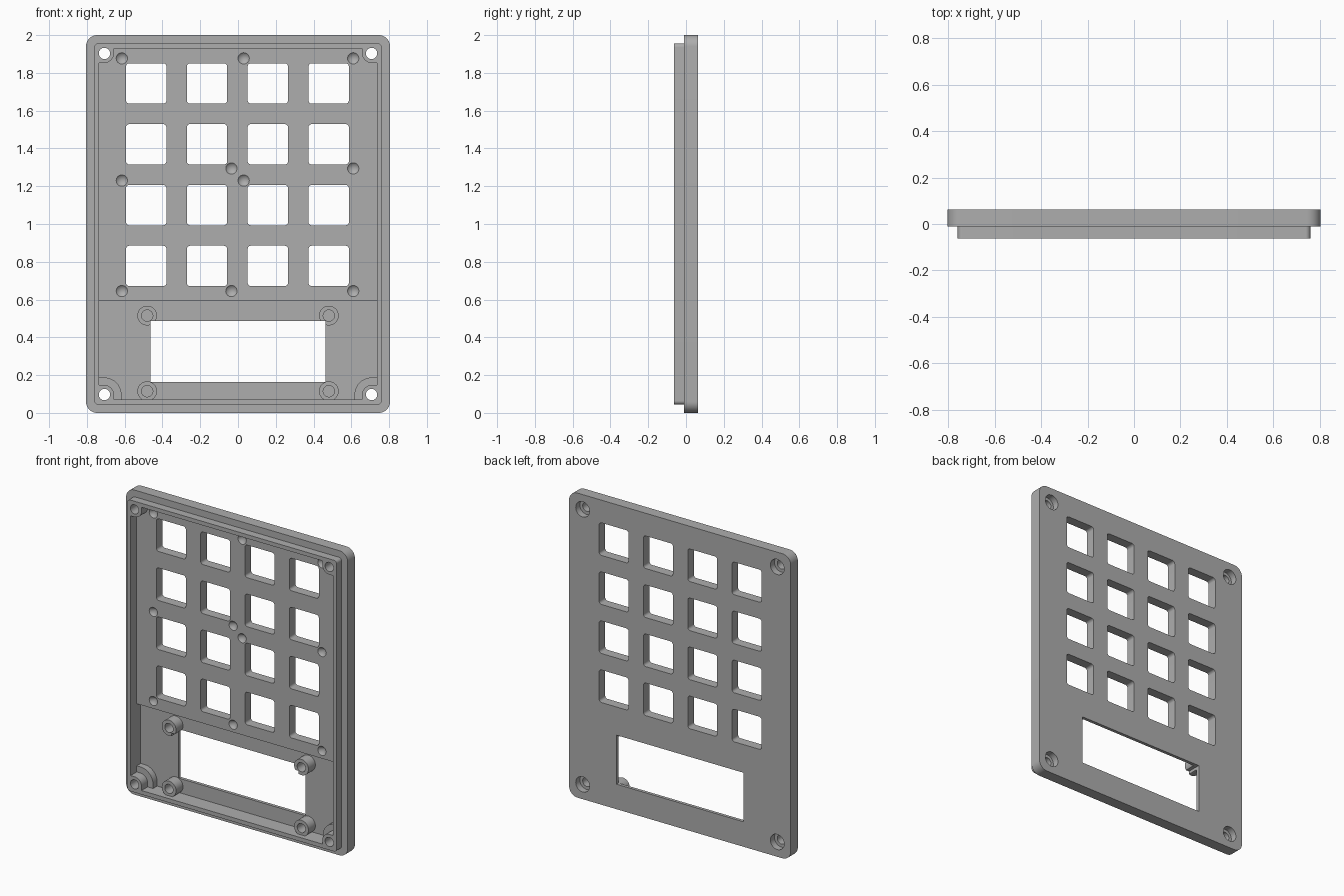
import bpy, bmesh, math

cube = bpy.data.objects.get("Cube")
if cube:
    bpy.data.objects.remove(cube, do_unlink=True)

grey = bpy.data.materials.new("mid_grey")
grey.use_nodes = True
COLOUR = (0.42, 0.42, 0.42, 1)
grey.diffuse_color = COLOUR
grey.node_tree.nodes["Principled BSDF"].inputs["Base Color"].default_value = COLOUR

FRONT, STEP, BACK = -0.063, -0.011, 0.063   # lip face, flange face, back face
KEY_FLOOR, SCREEN_FLOOR = 0.0, 0.042        # inner floors
MID = 1.0
SCREW_X, SCREW_Z = 0.707, 0.903             # screw offsets from the middle


def arc(cx, cz, r, start, sweep, n=10):
    return [(cx + r * math.cos(start + sweep * i / n),
             cz + r * math.sin(start + sweep * i / n)) for i in range(n + 1)]


def rounded_rect(cx, cz, hx, hz, r):
    pts = []
    for i, (sx, sz) in enumerate([(1, 1), (-1, 1), (-1, -1), (1, -1)]):
        pts += arc(cx + sx * (hx - r), cz + sz * (hz - r), r, i * math.pi / 2, math.pi / 2)
    return pts


def circle(cx, cz, r, n=40):
    return arc(cx, cz, r, 0, math.tau, n)[:-1]


def cavity(hx, z0, z1, r, notch_top):
    """Rectangle whose corners step round the screw posts."""
    half = []
    lo, hi = MID - SCREW_Z, MID + SCREW_Z
    half += [(SCREW_X - r, z0)] + arc(SCREW_X, lo, r, math.pi, -math.pi / 2) + [(hx, lo + r)]
    if notch_top:
        half += [(hx, hi - r)] + arc(SCREW_X, hi, r, -math.pi / 2, -math.pi / 2) + [(SCREW_X - r, z1)]
    else:
        half += [(hx, z1)]
    return half + [(-x, z) for x, z in reversed(half)]


def solid(name, prisms):
    """One object from prisms (outline, y0, y1) running along y."""
    bm = bmesh.new()
    for pts, y0, y1 in prisms:
        a = [bm.verts.new((x, y0, z)) for x, z in pts]
        b = [bm.verts.new((x, y1, z)) for x, z in pts]
        bm.faces.new(a)
        bm.faces.new(b[::-1])
        for i in range(len(a)):
            j = (i + 1) % len(a)
            bm.faces.new((a[j], a[i], b[i], b[j]))
    bmesh.ops.recalc_face_normals(bm, faces=bm.faces)
    return finish(name, bm)


def pits(name, centres, r, y, depth):
    """Conical drill points sunk into a face at y."""
    bm = bmesh.new()
    for cx, cz in centres:
        ring = [bm.verts.new((x, y - 0.01, z)) for x, z in circle(cx, cz, r, 24)]
        rim = [bm.verts.new((x, y, z)) for x, z in circle(cx, cz, r, 24)]
        tip = bm.verts.new((cx, y + depth, cz))
        bm.faces.new(ring)
        for i in range(len(ring)):
            j = (i + 1) % len(ring)
            bm.faces.new((ring[j], ring[i], rim[i], rim[j]))
            bm.faces.new((rim[j], rim[i], tip))
    bmesh.ops.recalc_face_normals(bm, faces=bm.faces)
    return finish(name, bm)


def finish(name, bm):
    mesh = bpy.data.meshes.new(name)
    bm.to_mesh(mesh)
    bm.free()
    mesh.materials.append(grey)
    ob = bpy.data.objects.new(name, mesh)
    bpy.context.collection.objects.link(ob)
    return ob


def combine(target, tool, operation):
    tool.hide_render = True
    mod = target.modifiers.new(tool.name, 'BOOLEAN')
    mod.operation, mod.solver, mod.object = operation, 'EXACT', tool
    bpy.context.view_layer.objects.active = target
    bpy.ops.object.modifier_apply(modifier=mod.name)
    bpy.data.objects.remove(tool, do_unlink=True)


# Flanged cover plate with a raised lip
cover = solid("cover_plate", [(rounded_rect(0, MID, 0.805, 1.0, 0.06), STEP, BACK)])
combine(cover, solid("lip", [(rounded_rect(0, MID, 0.76, 0.956, 0.02), FRONT, 0.02)]), 'UNION')

# Shallow recess behind the keys, deeper recess behind the screen
combine(cover, solid("key_recess", [
    (cavity(0.736, 0.07, 1.93, 0.05, True), FRONT - 0.02, KEY_FLOOR)]), 'DIFFERENCE')
combine(cover, solid("screen_recess", [
    (cavity(0.736, 0.07, 0.595, 0.09, False), KEY_FLOOR - 0.001, SCREEN_FLOOR)]), 'DIFFERENCE')

# Screen mounting posts with blind holes
posts = [(x, z) for x in (-0.481, 0.481) for z in (0.115, 0.515)]
combine(cover, solid("screen_posts", [(circle(x, z, 0.052), -0.03, 0.05) for x, z in posts]), 'UNION')
combine(cover, solid("post_holes", [(circle(x, z, 0.03), -0.05, 0.04) for x, z in posts]), 'DIFFERENCE')

# Screen window and the grid of key openings
openings = [([(-0.462, 0.164), (0.462, 0.164), (0.462, 0.486), (-0.462, 0.486)], -0.1, 0.1)]
for col in range(4):
    for row in range(4):
        openings.append((rounded_rect(-0.486 + 0.322 * col, 0.778 + 0.322 * row,
                                      0.107, 0.107, 0.018), -0.1, 0.1))
combine(cover, solid("openings", openings), 'DIFFERENCE')

# Corner screw holes, counterbored from the back
screws = [(sx * SCREW_X, MID + sz * SCREW_Z) for sx in (-1, 1) for sz in (-1, 1)]
combine(cover, solid("screw_holes", [(circle(x, z, 0.03), -0.1, 0.1) for x, z in screws]), 'DIFFERENCE')
combine(cover, solid("counterbores", [(circle(x, z, 0.05), 0.02, 0.1) for x, z in screws]), 'DIFFERENCE')

# Drill points between the keys
points = [(x, z) for z, xs in ((1.877, (-0.615, 0.03, 0.61)), (1.294, (-0.035, 0.61)),
                               (1.23, (-0.615, 0.03)), (0.645, (-0.615, -0.035, 0.61))) for x in xs]
combine(cover, pits("drill_points", points, 0.03, KEY_FLOOR, 0.03), 'DIFFERENCE')

bpy.ops.object.select_all(action='DESELECT')
cover.select_set(True)
bpy.context.view_layer.objects.active = cover
bpy.ops.object.shade_smooth_by_angle(angle=math.radians(30))
